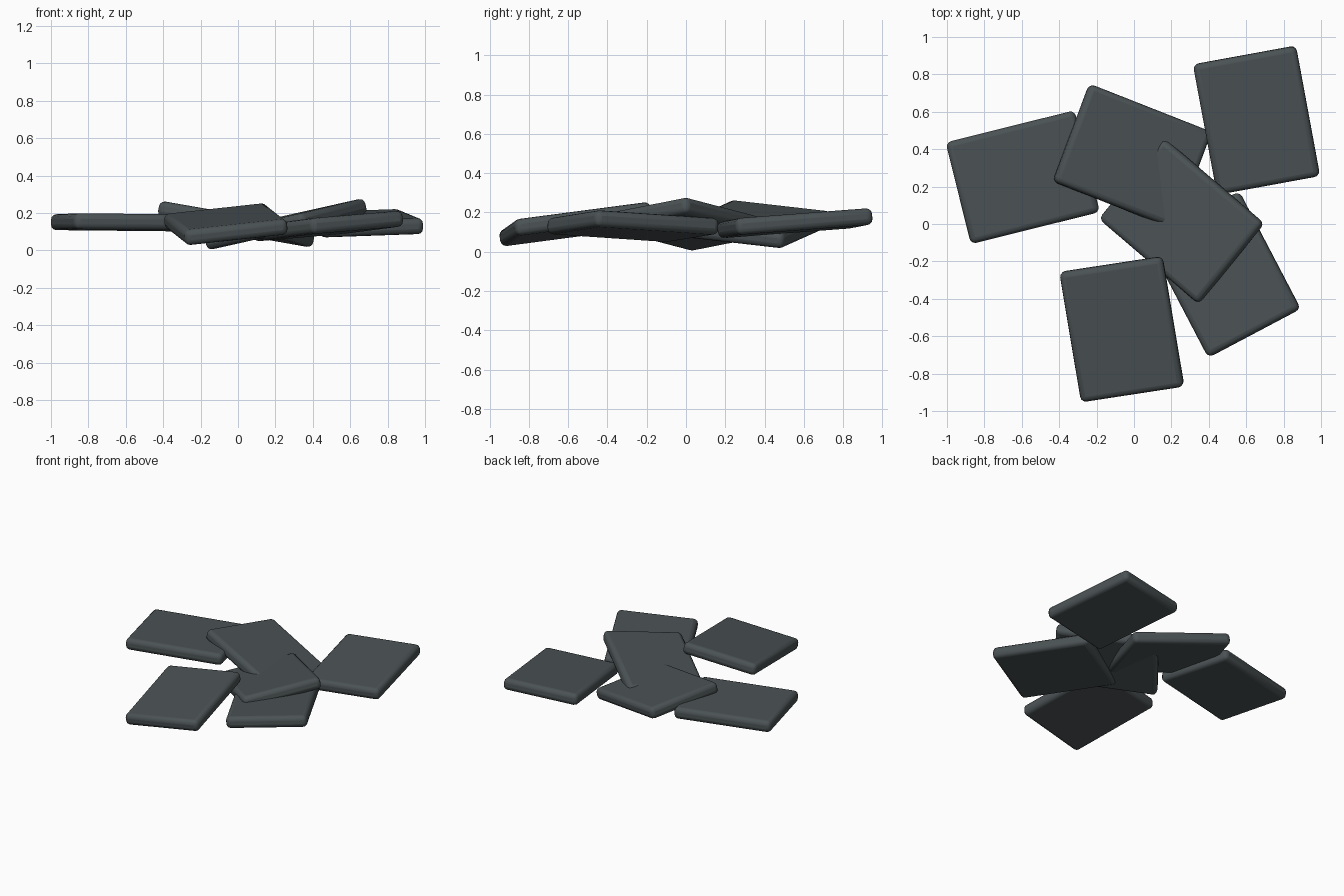
import bpy
from math import radians
from mathutils import Vector, Matrix

if "Cube" in bpy.data.objects:
    bpy.data.objects.remove(bpy.data.objects["Cube"])

W, L, T = 0.56, 0.71, 0.085   # slab width, length, thickness

slate = bpy.data.materials.new("slate")
slate.diffuse_color = (0.07, 0.085, 0.09, 1)
slate.use_nodes = True
slate.node_tree.nodes["Principled BSDF"].inputs["Base Color"].default_value = slate.diffuse_color


def slab(name, x, y, z, angle, slope_long, slope_short):
    """Bevelled slab; the long axis points along angle, slopes tilt each axis."""
    u = Vector((1, 0, 0))
    u.rotate(Matrix.Rotation(radians(angle), 3, 'Z'))
    v = Vector((-u.y, u.x, slope_short))
    u.z = slope_long
    u.normalize()
    n = u.cross(v).normalized()
    v = n.cross(u)
    bpy.ops.mesh.primitive_cube_add(size=1)
    ob = bpy.context.object
    ob.name = name
    ob.data.transform(Matrix.Diagonal((L, W, T, 1)))
    rot = Matrix((u, v, n)).transposed().to_4x4()
    ob.matrix_world = Matrix.Translation((x, y, z)) @ rot
    bevel = ob.modifiers.new("rounded_edges", 'BEVEL')
    bevel.width = 0.03
    bevel.segments = 3
    ob.data.materials.append(slate)
    bpy.ops.object.shade_smooth_by_angle(angle=radians(35))
    return ob


# Six loosely overlapping paving slabs
slab("left_slab", -0.595, 0.25, 0.15, 14, -0.01, -0.01)
slab("back_slab", -0.01, 0.36, 0.14, -21.5, -0.164, -0.11)
slab("back_right_slab", 0.655, 0.555, 0.145, 100.5, 0.075, -0.035)
slab("centre_slab", 0.255, 0.015, 0.14, -40.5, 0.17, 0.157)
slab("front_right_slab", 0.48, -0.27, 0.13, 117.6, -0.06, -0.075)
slab("front_left_slab", -0.065, -0.5625, 0.14, 99.5, 0.13, -0.11)
